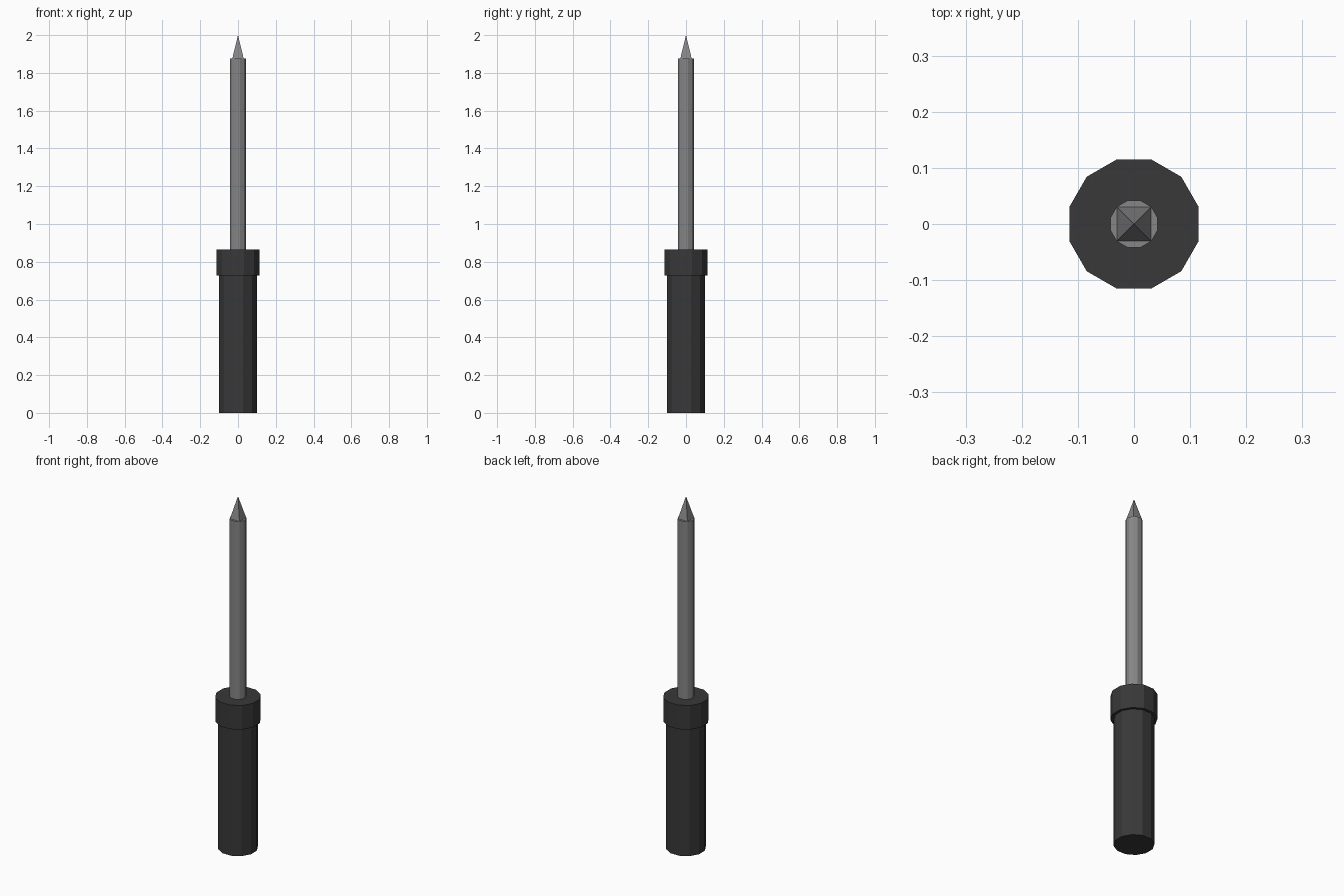
import bpy, bmesh, math
from mathutils import Matrix

if "Cube" in bpy.data.objects:
    bpy.data.objects.remove(bpy.data.objects["Cube"])


def material(name, value):
    m = bpy.data.materials.new(name)
    m.diffuse_color = (value, value, value, 1)
    m.use_nodes = True
    m.node_tree.nodes["Principled BSDF"].inputs["Base Color"].default_value = m.diffuse_color
    return m


def prism(name, sides, apothem, z0, z1, mat, pointed=False):
    """Upright regular prism or pyramid with flat sides facing the axes."""
    radius = apothem / math.cos(math.pi / sides)
    bm = bmesh.new()
    bmesh.ops.create_cone(
        bm, cap_ends=True, segments=sides, radius1=radius,
        radius2=0 if pointed else radius, depth=z1 - z0,
        matrix=Matrix.Translation((0, 0, (z0 + z1) / 2))
        @ Matrix.Rotation(math.pi / sides, 4, 'Z'))
    bmesh.ops.remove_doubles(bm, verts=bm.verts, dist=1e-5)
    bmesh.ops.recalc_face_normals(bm, faces=bm.faces)
    mesh = bpy.data.meshes.new(name)
    bm.to_mesh(mesh)
    bm.free()
    mesh.materials.append(mat)
    obj = bpy.data.objects.new(name, mesh)
    bpy.context.collection.objects.link(obj)
    return obj


black = material("black grip", 0.04)
steel = material("grey steel", 0.24)

# Grip and its wider collar
prism("handle", 12, 0.1, 0, 0.727, black)
prism("collar", 12, 0.115, 0.727, 0.864, black)

# Metal rod with a four-sided point
prism("shaft", 12, 0.042, 0.864, 1.876, steel)
prism("tip", 4, 0.03, 1.876, 2.0, steel, pointed=True)
